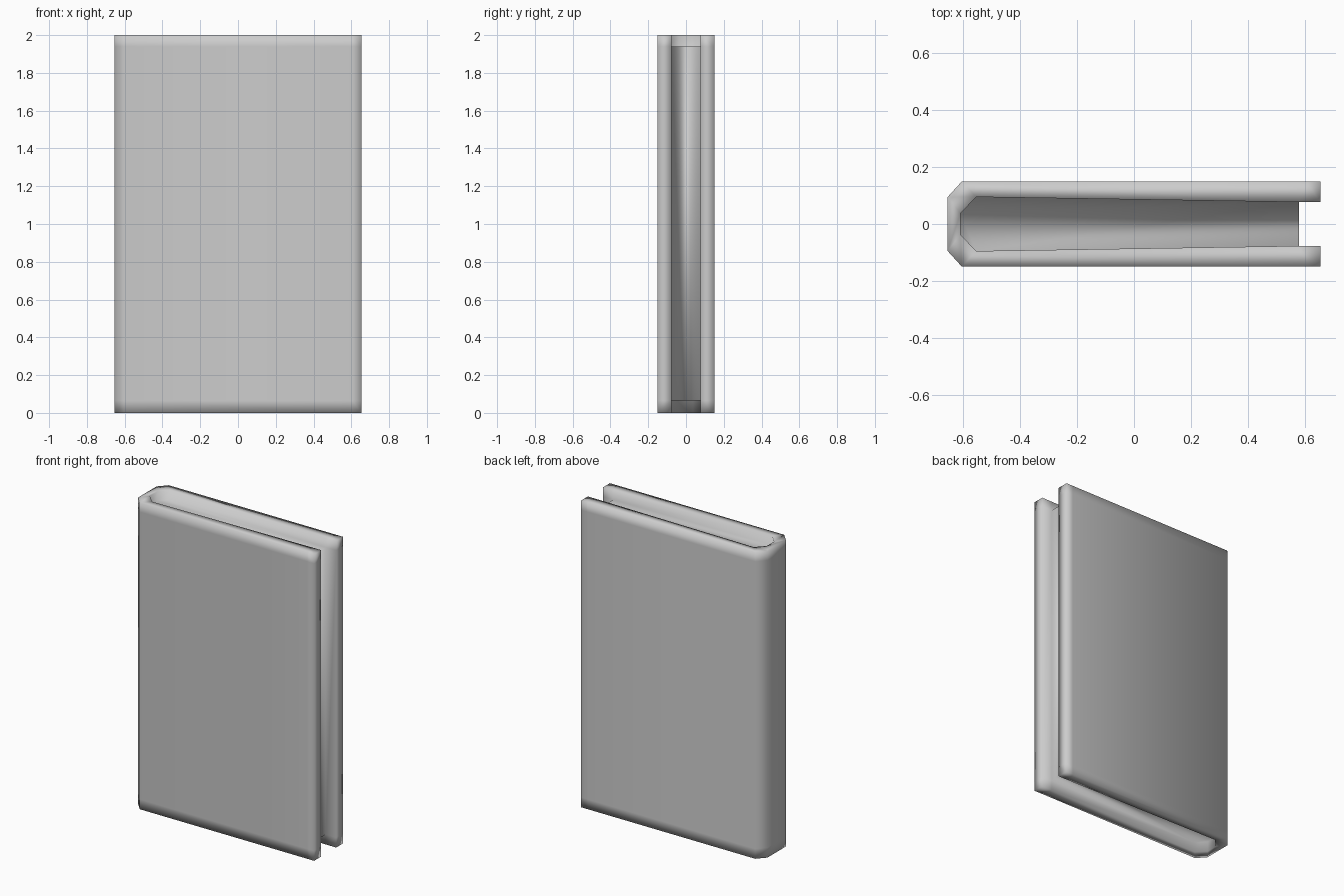
import bpy, bmesh

if "Cube" in bpy.data.objects:
    bpy.data.objects.remove(bpy.data.objects["Cube"])

# Half cross-section as (outer, inner) pairs, from the open edge to the spine
half = [((0.655, -0.15), (0.655, -0.077)),
        ((0.605, -0.15), (0.58, -0.077)),
        ((-0.605, -0.15), (-0.555, -0.095)),
        ((-0.655, -0.095), (-0.61, -0.037))]
profile = half + [tuple((x, -y) for x, y in pair) for pair in reversed(half)]
levels = [0, 0.065, 1.94, 2]
last = len(profile) - 1

bm = bmesh.new()
outer = [[bm.verts.new((*o, z)) for o, _ in profile] for z in levels]
inner = [[bm.verts.new((*i, z)) for _, i in profile] for z in levels]


def strip(a, b, columns):
    for i in columns:
        bm.faces.new((a[i], a[i + 1], b[i + 1], b[i]))


# Cover: outer wrap, exposed inner walls and open edges
for k in range(3):
    strip(outer[k], outer[k + 1], range(last))
    strip(inner[k], inner[k + 1], (0, last - 1) if k == 1 else
          [i for i in range(last)])
    for i in (0, last):
        bm.faces.new((outer[k][i], outer[k + 1][i],
                      inner[k + 1][i], inner[k][i]))

# Cover: top and bottom rims
for k in (0, 3):
    strip(outer[k], inner[k], range(last))

# Page block: recessed ends and fore edge
for k in (1, 2):
    bm.faces.new(inner[k][1:last])
bm.faces.new((inner[1][1], inner[1][last - 1],
              inner[2][last - 1], inner[2][1]))

bmesh.ops.recalc_face_normals(bm, faces=bm.faces)
for f in bm.faces:
    f.smooth = True
mesh = bpy.data.meshes.new("book")
bm.to_mesh(mesh)
bm.free()
bpy.context.collection.objects.link(bpy.data.objects.new("book", mesh))
